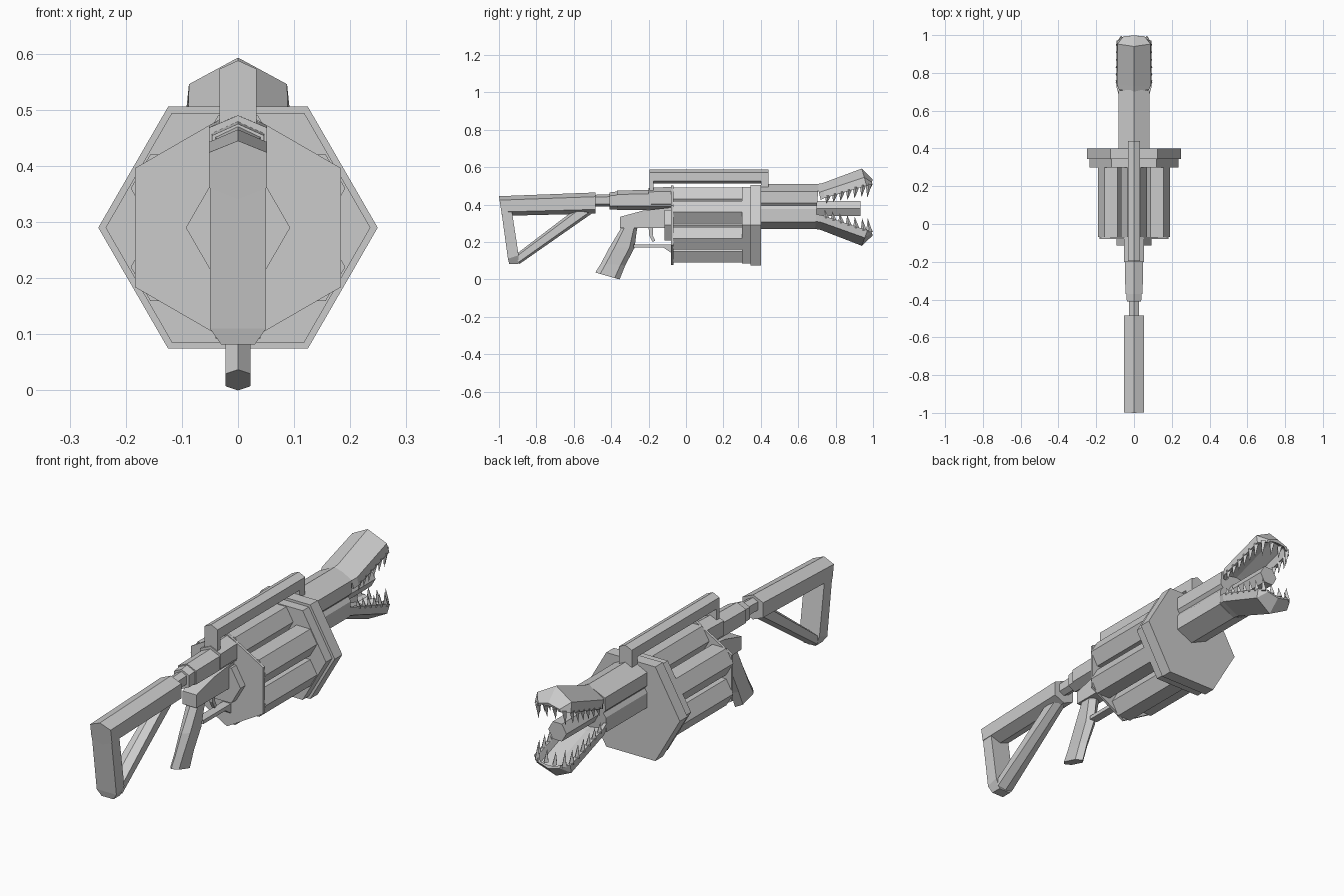
import bpy, bmesh, math
from mathutils import Vector

if "Cube" in bpy.data.objects:
    bpy.data.objects.remove(bpy.data.objects["Cube"])

# Half cross-sections as (share of half-width, share of the way from outer to inner edge)
HEX = [(0, 0), (1, .2), (1, .8), (0, 1)]
BOX = [(0, 0), (1, 0), (1, 1), (0, 1)]
BARREL = [(0, 0), (1, .17), (1, .42), (.85, .48), (1, .56), (1, .84), (0, 1)]
JAW = [(0, 0), (.95, .52), (1, 1), (.82, 1), (.7, .65), (0, .5)]


def finish(name, bm):
    bmesh.ops.recalc_face_normals(bm, faces=bm.faces)
    mesh = bpy.data.meshes.new(name)
    bm.to_mesh(mesh)
    bm.free()
    obj = bpy.data.objects.new(name, mesh)
    bpy.context.collection.objects.link(obj)
    return obj


def loft(name, rings):
    bm = bmesh.new()
    loops = [[bm.verts.new(p) for p in ring] for ring in rings]
    n = len(loops[0])
    for a, b in zip(loops, loops[1:]):
        for i in range(n):
            j = (i + 1) % n
            bm.faces.new((a[i], a[j], b[j], b[i]))
    bm.faces.new(loops[0])
    bm.faces.new(loops[-1])
    return finish(name, bm)


def bar(name, profile, stations):
    """Loft a mirrored profile; a station is (outer y, z, inner y, z, half-width)."""
    rings = []
    for ay, az, by, bz, w in stations:
        half = [(x * w, ay + (by - ay) * t, az + (bz - az) * t) for x, t in profile]
        rings.append(half + [(-x, y, z) for x, y, z in reversed(half) if x > 0])
    return loft(name, rings)


def hex_prism(name, y0, y1, r, cx=0, cz=.29, turn=0):
    angles = [math.radians(60 * i + turn) for i in range(6)]
    return loft(name, [[(cx + r * math.cos(a), y, cz + r * math.sin(a)) for a in angles]
                       for y in (y0, y1)])


# Drum: plates, hub, core and six hexagonal chambers
hex_prism("drum_front_plate", .345, .40, .249)
hex_prism("drum_inner_plate", .30, .345, .236)
hex_prism("drum_rear_plate", -.08, -.068, .212, turn=30)
hex_prism("drum_hub", -.115, -.08, .093)
hex_prism("drum_core", -.07, .30, .10)
for k in range(6):
    a = math.radians(30 + 60 * k)
    hex_prism(f"chamber_{k + 1}", -.07, .30, .07, .14 * math.cos(a), .29 + .14 * math.sin(a))

# Barrel and muzzle between the jaws
bar("barrel", BARREL, [(.40, .51, .40, .27, .083), (.71, .51, .69, .27, .083)])
hex_prism("muzzle", .65, .932, .046, cz=.38)

# Open jaws
upper = [(.70, .51, .72, .425, .083), (.73, .515, .74, .435, .094),
         (.94, .593, .965, .502, .092), (.998, .535, .99, .505, .058)]
lower = [(.69, .27, .69, .35, .083), (.72, .265, .73, .342, .094),
         (.94, .18, .97, .262, .092), (.998, .235, .99, .262, .058)]
bar("upper_jaw", JAW, upper)
bar("lower_jaw", JAW, lower)


def teeth(name, stations, up):
    bm = bmesh.new()
    _, back, front, tip = [Vector((s[4] * .91, s[2], s[3])) for s in stations]
    spots = [(back.lerp(front, (i + .5) / 6), .045 + .004 * i) for i in range(6)]
    spots += [(front.lerp(tip, .5), .075), (Vector((.022, tip.y - .008, tip.z)), .055)]
    for p, h in spots:
        for side in (1, -1):
            c = Vector((p.x * side, p.y, p.z - .008 * up))
            base = [bm.verts.new(c + Vector((dx * .012, dy * .017, 0)))
                    for dx, dy in ((1, 0), (0, 1), (-1, 0), (0, -1))]
            point = bm.verts.new(c + Vector((0, -.008, up * h)))
            for i in range(4):
                bm.faces.new((base[i], base[(i + 1) % 4], point))
            bm.faces.new(base)
    return finish(name, bm)


teeth("upper_teeth", upper, -1)
teeth("lower_teeth", lower, 1)

# Top rail with its two posts
bar("top_rail", HEX, [(-.195, .588, -.195, .512, .033), (.44, .588, .44, .512, .033)])
bar("rail_rear_post", BOX, [(-.195, .54, -.175, .54, .033), (-.195, .44, -.175, .44, .033)])
bar("rail_front_post", BOX, [(.40, .54, .44, .54, .033), (.40, .48, .44, .48, .033)])

# Upper receiver, collar and stock tube
bar("receiver", HEX, [(-.37, .475, -.37, .372, .046), (-.07, .482, -.07, .372, .048)])
bar("receiver_core", HEX, [(-.20, .49, -.20, .38, .052), (-.07, .495, -.07, .38, .052)])
bar("stock_collar", HEX, [(-.41, .465, -.41, .375, .038), (-.37, .47, -.37, .375, .04)])
bar("stock_tube", HEX, [(-.50, .452, -.50, .39, .026), (-.40, .456, -.40, .39, .026)])

# Triangular stock
bar("stock_top", HEX, [(-1, .445, -.984, .34, .052), (-.485, .465, -.485, .352, .052)])
bar("stock_butt", BOX, [(-.992, .40, -.93, .36, .05), (-.952, .11, -.895, .13, .05),
                        (-.945, .082, -.895, .082, .03)])
bar("stock_brace", HEX, [(-.89, .083, -.915, .13, .04), (-.50, .355, -.60, .37, .03)])

# Grip housing, grip, trigger and guard
bar("grip_housing", BOX, [(-.352, .335, -.352, .275, .036), (-.23, .368, -.23, .275, .036),
                          (-.08, .385, -.08, .275, .036)])
bar("grip", HEX, [(-.35, .30, -.235, .30, .028), (-.35, .27, -.262, .27, .028),
                  (-.41, .17, -.275, .17, .026), (-.455, .085, -.325, .075, .022),
                  (-.485, .037, -.355, 0, .022)])
bar("trigger", BOX, [(-.20, .28, -.175, .28, .008), (-.197, .235, -.178, .235, .008),
                     (-.178, .20, -.165, .208, .008)])
bar("trigger_guard", BOX, [(-.28, .187, -.28, .17, .02), (-.12, .187, -.12, .17, .02),
                           (-.075, .187, -.075, .14, .02)])
